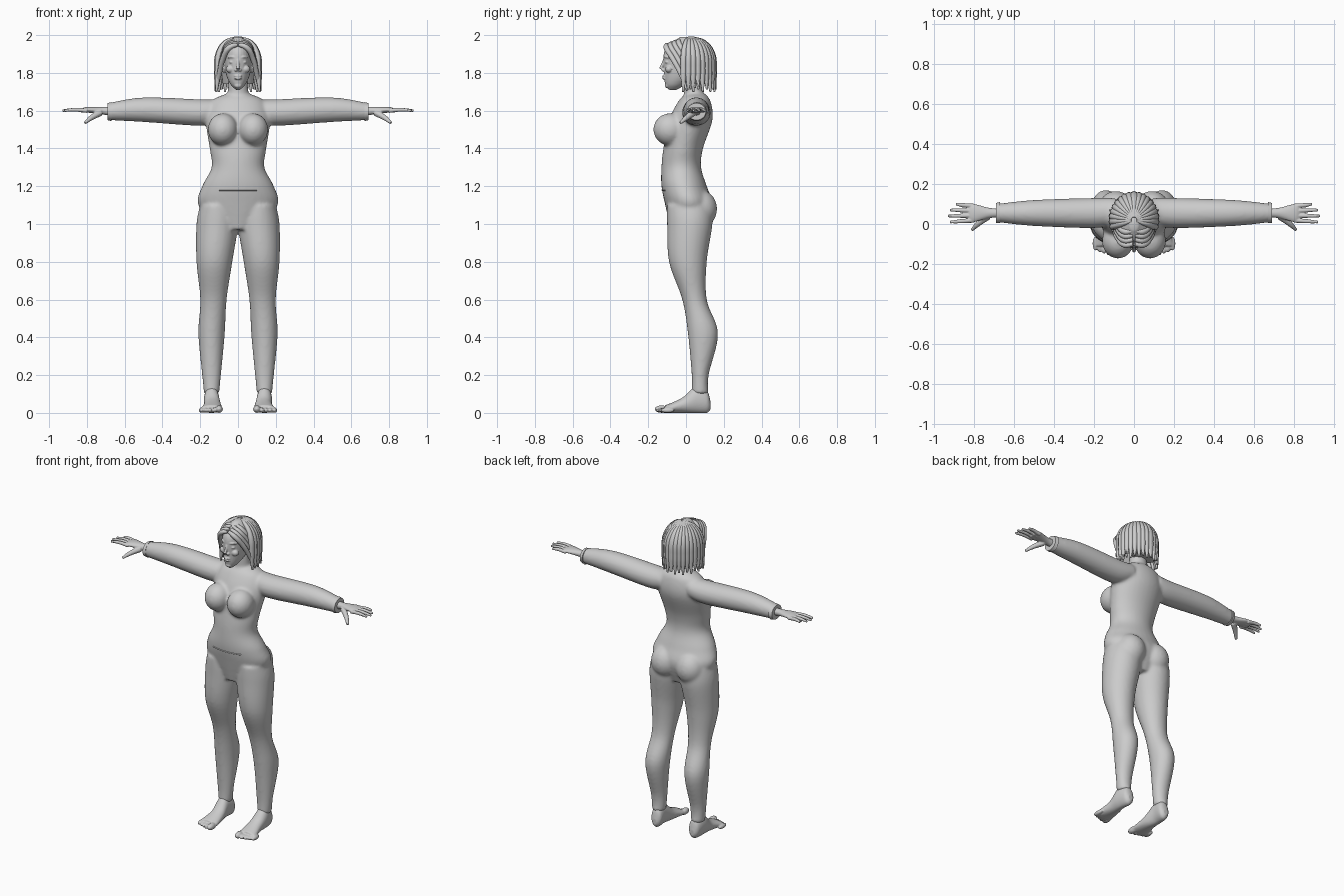
import bpy, bmesh, math
from mathutils import Vector

cube = bpy.data.objects.get("Cube")
if cube:
    bpy.data.objects.remove(cube)

grey = bpy.data.materials.new("plain_grey")
grey.use_nodes = True
tone = (.6, .6, .6, 1)
grey.diffuse_color = tone
grey.node_tree.nodes["Principled BSDF"].inputs["Base Color"].default_value = tone


def add_object(name, data):
    obj = bpy.data.objects.new(name, data)
    bpy.context.scene.collection.objects.link(obj)
    return obj


def select(objects):
    bpy.ops.object.select_all(action='DESELECT')
    for obj in objects:
        obj.select_set(True)
    bpy.context.view_layer.objects.active = objects[0]


def mesh_from(bm, name):
    bmesh.ops.recalc_face_normals(bm, faces=bm.faces)
    mesh = bpy.data.meshes.new(name)
    bm.to_mesh(mesh)
    bm.free()
    return add_object(name, mesh)


def smooth_rows(sections, steps=6):
    """Flowing in-between sections through the given ones."""
    keys = [Vector(section) for section in sections]
    keys = [keys[0]] + keys + [keys[-1]]
    rows = []
    for before, start, end, after in zip(keys, keys[1:], keys[2:], keys[3:]):
        leave, arrive = (end - before) / 2, (after - start) / 2
        for step in range(steps):
            u = step / steps
            ease = u * u * (3 - 2 * u)
            rows.append(start.lerp(end, ease) + leave * (u * (1 - u) ** 2)
                        - arrive * (u * u * (1 - u)))
    return rows + [keys[-1]]


def loft(axis, sections, sides=32):
    """Closed oval skin through sections (position, low a, high a, low b, high b)."""
    bm = bmesh.new()
    rings = []
    for along, a_low, a_high, b_low, b_high in smooth_rows(sections):
        ring = []
        for side in range(sides):
            angle = math.tau * side / sides
            a = (a_low + a_high + (a_high - a_low) * math.cos(angle)) / 2
            b = (b_low + b_high + (b_high - b_low) * math.sin(angle)) / 2
            place = {'x': (along, a, b), 'y': (a, along, b), 'z': (a, b, along)}[axis]
            ring.append(bm.verts.new(place))
        rings.append(ring)
    for low, high in zip(rings, rings[1:]):
        for side in range(sides):
            bm.faces.new((low[side - 1], low[side], high[side], high[side - 1]))
    bm.faces.new(rings[0])
    bm.faces.new(rings[-1])
    return mesh_from(bm, "loft")


def upright(sections):
    """Loft along z, symmetric in x, from (height, half width, front, back)."""
    return loft('z', [(height, -half, half, front, back)
                      for height, half, front, back in sections])


def ball(center, radii):
    bm = bmesh.new()
    bmesh.ops.create_uvsphere(bm, u_segments=24, v_segments=14, radius=1)
    bmesh.ops.scale(bm, vec=radii, verts=bm.verts)
    bmesh.ops.translate(bm, vec=center, verts=bm.verts)
    return mesh_from(bm, "ball")


def tube(points, thickness, taper):
    """Round strand through the points; taper lists its relative radii."""
    curve = bpy.data.curves.new("strand", 'CURVE')
    curve.dimensions = '3D'
    curve.bevel_depth = thickness
    curve.bevel_resolution = 2
    curve.resolution_u = 5
    curve.use_fill_caps = True
    spline = curve.splines.new('BEZIER')
    spline.bezier_points.add(len(points) - 1)
    for knot, point, radius in zip(spline.bezier_points, points, taper):
        knot.co = point
        knot.radius = radius
        knot.handle_left_type = knot.handle_right_type = 'AUTO'
    strand = add_object("strand", curve)
    select([strand])
    bpy.ops.object.convert(target='MESH')
    return bpy.context.object


def finish(name, parts, voxel=0, smoothing=0):
    """Join parts, mirror them across x and, with a voxel size, weld one skin."""
    select(parts)
    if len(parts) > 1:
        bpy.ops.object.join()
    obj = bpy.context.object
    obj.name = obj.data.name = name
    modifiers = [obj.modifiers.new("Mirror", 'MIRROR')]
    modifiers[0].use_mirror_merge = False
    if voxel:
        weld = obj.modifiers.new("Weld", 'REMESH')
        weld.mode = 'VOXEL'
        weld.voxel_size = voxel
        soften = obj.modifiers.new("Soften", 'SMOOTH')
        soften.factor = .5
        soften.iterations = smoothing
        modifiers += [weld, soften]
    for modifier in modifiers:
        bpy.ops.object.modifier_apply(modifier=modifier.name)
    obj.data.materials.clear()
    obj.data.materials.append(grey)
    bpy.ops.object.shade_smooth_by_angle(angle=math.radians(60))
    return obj


# Body: torso, neck, leg, sleeve, bust and seat
torso = upright([
    (.97, .1, -.08, .1), (1.1, .21, -.11, .14), (1.2, .19, -.13, .11), (1.3, .14, -.13, .08),
    (1.4, .15, -.12, .09), (1.55, .17, -.09, .14), (1.65, .14, -.04, .13), (1.69, .06, 0, .1)])
neck = upright([(1.6, .06, -.01, .1), (1.78, .05, -.01, .08)])
leg = loft('z', [
    (1.1, .02, .2, -.1, .13), (1, 0, .22, -.1, .14), (.8, .03, .22, -.09, .11),
    (.6, .06, .2, -.02, .11), (.42, .07, .21, .01, .17), (.2, .09, .19, .03, .12),
    (.1, .1, .18, .03, .12)])
sleeve = loft('x', [
    (.1, 0, .13, 1.54, 1.66), (.2, -.02, .13, 1.52, 1.66),
    (.5, -.01, .12, 1.54, 1.67), (.69, .01, .1, 1.55, 1.64)])
bust = ball((.08, -.085, 1.5), (.08, .088, .086))
seat = ball((.09, .075, 1.08), (.09, .09, .1))
body = finish("body", [torso, neck, leg, sleeve, bust, seat], voxel=.009, smoothing=8)

# Waistline hem laid on the belly
bpy.context.view_layer.update()
hem_line = []
for step in range(6):
    hit, spot, normal, index = body.ray_cast((step * .02, -1, 1.18), (0, 1, 0))
    hem_line.append(spot)
finish("waist_hem", [tube(hem_line, thickness=.004, taper=[1] * 6)])

# Cuffs
finish("cuffs", [loft('x', [(.67, .005, .11, 1.545, 1.645), (.69, .005, .105, 1.55, 1.64)])])

# Hands: palm, four spread fingers and a thumb
palm = loft('x', [
    (.66, .03, .08, 1.57, 1.62), (.72, .03, .08, 1.58, 1.62),
    (.8, .01, .1, 1.59, 1.62), (.83, .02, .09, 1.59, 1.61)])
fingers = []
for finger in range(4):
    base, tip = .09 - finger * .024, .1 - finger * .03
    reach = .93 - .01 * (finger - 2) ** 2
    fingers.append(tube([(.8, base, 1.6), (.86, (base + tip) / 2, 1.605), (reach, tip, 1.6)],
                        thickness=.012, taper=[1, .9, .6]))
thumb = tube([(.73, .04, 1.59), (.78, 0, 1.56), (.81, -.03, 1.535)],
             thickness=.02, taper=[1, .7, .4])
finish("hands", [palm, thumb] + fingers, voxel=.0035, smoothing=3)

# Feet with toes
sole = loft('y', [
    (.13, .12, .15, .02, .06), (.11, .1, .17, 0, .12), (.05, .1, .18, 0, .14),
    (-.02, .09, .18, 0, .08), (-.11, .08, .2, 0, .04)])
toes = [ball((.1, -.13, .02), (.02, .036, .02))]
for toe in range(1, 5):
    toes.append(ball((.105 + toe * .022, -.13 + toe * .008, .014), (.014, .036, .014)))
finish("feet", [sole] + toes, voxel=.005, smoothing=3)

# Head with nose, lips, chin, eyelids, cheeks, brows and ears
skull = upright([
    (1.71, .01, -.09, -.05), (1.74, .04, -.11, 0), (1.8, .065, -.117, .08),
    (1.9, .075, -.118, .12), (1.95, .06, -.09, .1), (1.98, .02, -.04, .05)])
nose = tube([(0, -.11, 1.88), (0, -.124, 1.845), (0, -.135, 1.82)],
            thickness=.01, taper=[.8, .8, 1])
nostril = ball((.01, -.118, 1.815), (.01, .012, .008))
lips = [ball((0, -.114, height), (.021, .012, .006)) for height in (1.77, 1.783)]
chin = ball((0, -.098, 1.733), (.02, .014, .014))
eyelid = ball((.03, -.1, 1.857), (.017, .012, .008))
cheek = ball((.04, -.09, 1.82), (.024, .02, .02))
brow = tube([(.01, -.113, 1.88), (.033, -.108, 1.885), (.054, -.09, 1.88)],
            thickness=.006, taper=[1, 1, .6])
ear = ball((.074, 0, 1.83), (.012, .02, .03))
finish("head", [skull, nose, nostril, chin, eyelid, cheek, brow, ear] + lips,
       voxel=.0035, smoothing=3)

# Hair: cap, falling locks round the back and a parted fringe
hair = [upright([(1.74, .08, .04, .13), (1.85, .09, -.02, .14),
                 (1.93, .08, -.1, .12), (1.99, .02, -.03, .03)])]
for lock in range(10):
    angle = math.radians(75 + lock * 11.5)
    across, along = .11 * math.sin(angle), -.126 * math.cos(angle)
    path = [(across * spread, .02 + along * spread, height) for spread, height in
            ((.1, 1.985), (.6, 1.96), (.93, 1.9), (1, 1.8), (1.07, 1.7 + .012 * (lock % 2)))]
    hair.append(tube(path, thickness=.018, taper=[.5, .8, 1, 1, .3]))
for lock in range(4):
    shift = Vector((0, lock * .022, lock * .008))
    path = [shift + Vector(point) for point in
            ((.004, -.1, 1.95), (.045, -.105, 1.935), (.08, -.07, 1.875),
             (.1, -.025, 1.79), (.12, .005, 1.705))]
    hair.append(tube(path, thickness=.015, taper=[.7, 1, 1, .9, .3]))
finish("hair", hair)
